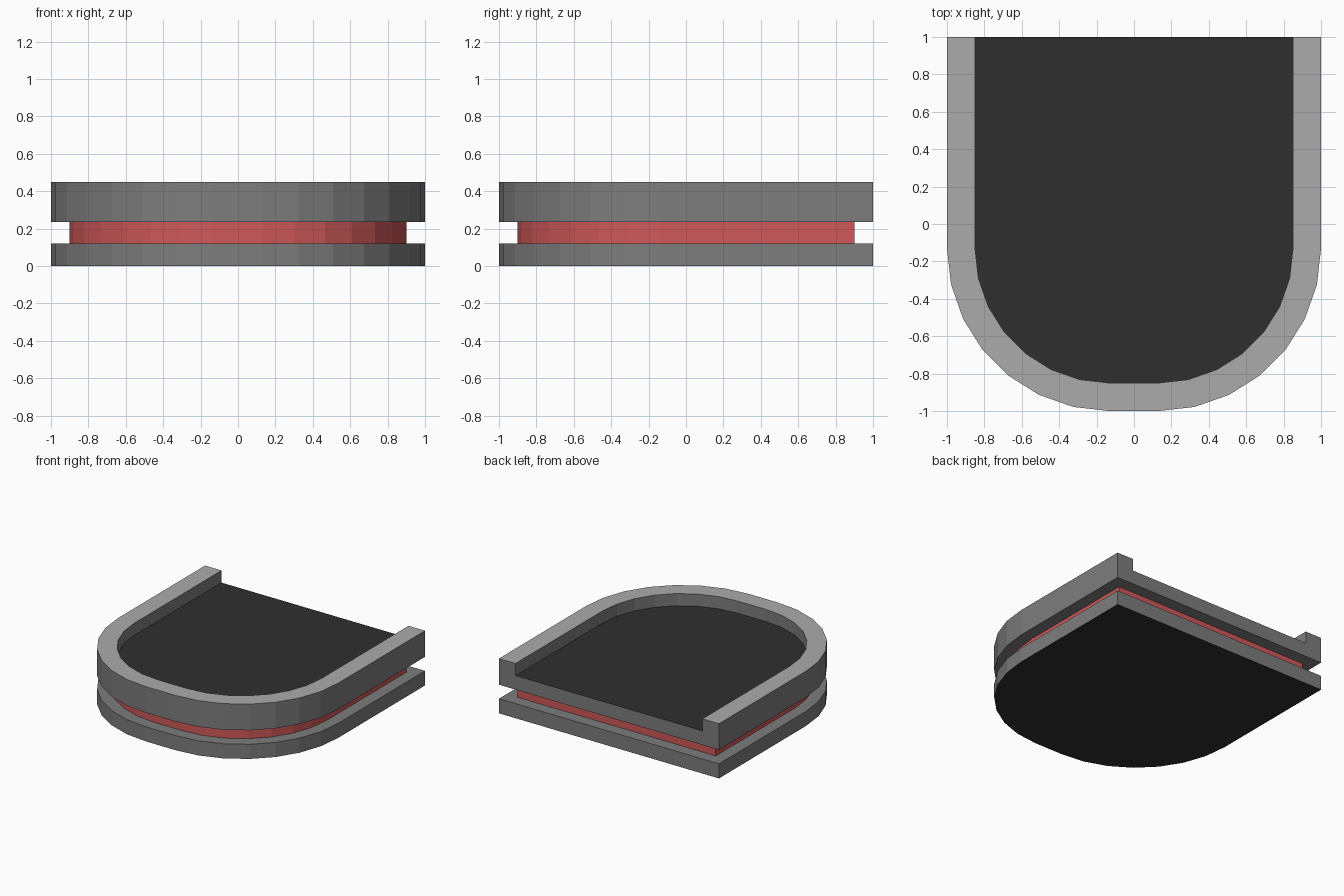
import bpy, bmesh, math

if "Cube" in bpy.data.objects:
    bpy.data.objects.remove(bpy.data.objects["Cube"])


def material(name, rgb):
    m = bpy.data.materials.new(name)
    m.diffuse_color = (*rgb, 1.0)
    m.use_nodes = True
    m.node_tree.nodes["Principled BSDF"].inputs["Base Color"].default_value = m.diffuse_color
    return m


GREY = material("mid grey", (0.205, 0.205, 0.205))
LIGHT = material("light grey", (0.41, 0.41, 0.41))
DARK = material("charcoal", (0.028, 0.028, 0.028))
RED = material("red", (0.62, 0.098, 0.098))

CENTRE, STEPS = 0.13, 7     # corner arc centre and segments per corner


def outline(half, back):
    """Open U path: back right, around the rounded front, back left."""
    r = half - CENTRE
    right = [(half, back)]
    for i in range(STEPS + 1):
        a = math.radians(90) * i / STEPS
        right.append((CENTRE + r * math.cos(a), -CENTRE - r * math.sin(a)))
    return right + [(-x, y) for x, y in reversed(right)]


def finish(bm, name, mats):
    bmesh.ops.recalc_face_normals(bm, faces=bm.faces[:])
    me = bpy.data.meshes.new(name)
    bm.to_mesh(me)
    bm.free()
    for m in mats:
        me.materials.append(m)
    ob = bpy.data.objects.new(name, me)
    bpy.context.collection.objects.link(ob)
    return ob


def ring(bm, pts, z):
    return [bm.verts.new((x, y, z)) for x, y in pts]


def strip(bm, a, b, mat=0):
    for i in range(len(a) - 1):
        bm.faces.new((a[i], a[i + 1], b[i + 1], b[i])).material_index = mat


def slab(name, half, back, z0, z1, mats, bottom_mat=0):
    bm = bmesh.new()
    lo, hi = (ring(bm, outline(half, back), z) for z in (z0, z1))
    strip(bm, lo + lo[:1], hi + hi[:1])
    bm.faces.new(hi)
    bm.faces.new(lo[::-1]).material_index = bottom_mat
    return finish(bm, name, mats)


# Base plate with dark underside, and the inset red band
slab("base_plate", 1.0, 1.0, 0.0, 0.12, [GREY, DARK], 1)
slab("red_band", 0.9, 0.9, 0.12, 0.235, [RED])

# Upper tray: raised light rim, dark recessed floor, open at the back
bm = bmesh.new()
outer, inner = outline(1.0, 1.0), outline(0.85, 1.0)
lo = ring(bm, outer, 0.235)
hi = ring(bm, outer, 0.45)
rim = ring(bm, inner, 0.45)
floor = ring(bm, inner, 0.35)
strip(bm, lo, hi)
strip(bm, hi, rim, 1)
strip(bm, rim, floor)
bm.faces.new(floor).material_index = 2
bm.faces.new(lo[::-1])
# Back end: two rim posts and the floor edge between them
bm.faces.new((lo[0], hi[0], rim[0], floor[0]))
bm.faces.new((lo[-1], floor[-1], rim[-1], hi[-1]))
bm.faces.new((lo[0], floor[0], floor[-1], lo[-1]))
finish(bm, "upper_tray", [GREY, LIGHT, DARK])
